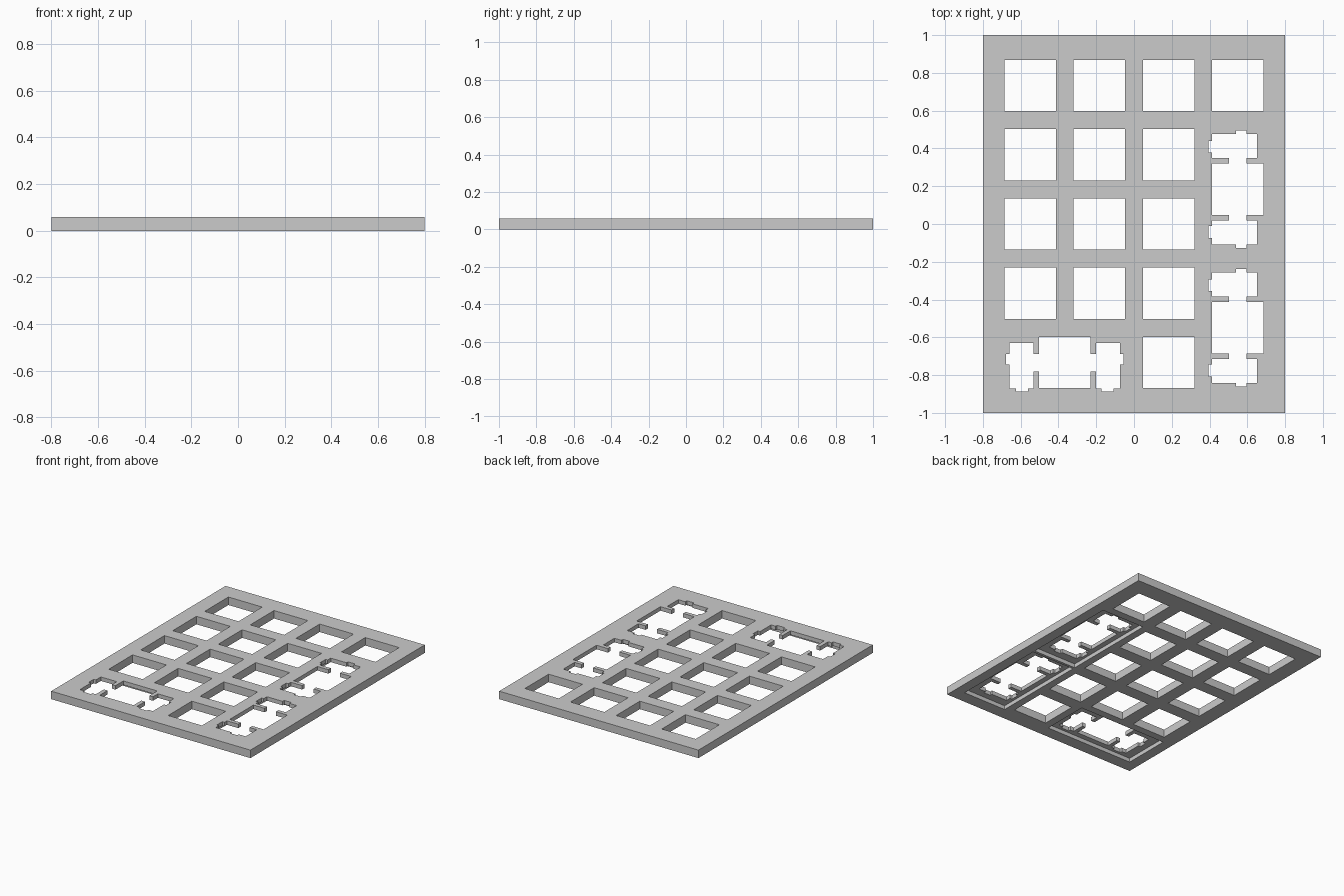
import bpy
import bmesh

if "Cube" in bpy.data.objects:
    bpy.data.objects.remove(bpy.data.objects["Cube"], do_unlink=True)

PITCH = 0.3665          # spacing between key positions
HOLE = 0.136            # half size of a switch opening
THICK = 0.058
RECESS_TOP = 0.029

grey = bpy.data.materials.new("plate_grey")
grey.use_nodes = True
grey.diffuse_color = (0.6, 0.6, 0.6, 1)
grey.node_tree.nodes["Principled BSDF"].inputs["Base Color"].default_value = (0.6, 0.6, 0.6, 1)


def rect(cx, cy, hx, hy):
    return [(cx - hx, cy - hy), (cx + hx, cy - hy), (cx + hx, cy + hy), (cx - hx, cy + hy)]


def prisms(name, outlines, z0, z1):
    """One object holding an upright prism for each outline."""
    bm = bmesh.new()
    for pts in outlines:
        face = bm.faces.new([bm.verts.new((x, y, z0)) for x, y in pts])
        top = bmesh.ops.extrude_face_region(bm, geom=[face])["geom"]
        bmesh.ops.translate(bm, vec=(0, 0, z1 - z0),
                            verts=[g for g in top if isinstance(g, bmesh.types.BMVert)])
    bmesh.ops.recalc_face_normals(bm, faces=bm.faces)
    mesh = bpy.data.meshes.new(name)
    bm.to_mesh(mesh)
    bm.free()
    mesh.materials.append(grey)
    obj = bpy.data.objects.new(name, mesh)
    bpy.context.collection.objects.link(obj)
    return obj


# Half outline of a wide-key opening: switch hole, channel and stabiliser pocket
half = [(HOLE, -HOLE), (HOLE, -.045), (.165, -.045), (.165, -.102), (.293, -.102),
        (.293, -.045), (.311, -.045), (.311, .011), (.293, .011), (.293, .138),
        (.257, .138), (.257, .155), (.194, .155), (.194, .138), (.165, .138),
        (.165, .047), (HOLE, .047), (HOLE, HOLE)]
wide = half + [(-u, v) for u, v in reversed(half)]

# Key positions as (column, row) steps from the centre
columns = [-1.5, -0.5, 0.5, 1.5]
singles = [(c, r) for r in (2, 1, 0, -1) for c in columns[:3]] + [(1.5, 2), (0.5, -2)]
tall_keys = [(1.5, 0.5), (1.5, -1.5)]
wide_key = (-1, -2)

holes = [rect(c * PITCH, r * PITCH, HOLE, HOLE) for c, r in singles]
recesses = []
for c, r in tall_keys:
    x, y = c * PITCH, r * PITCH
    holes.append([(x - v, y + u) for u, v in wide])
    recesses.append(rect(x, y, 0.175, 0.357))
x, y = wide_key[0] * PITCH, wide_key[1] * PITCH
holes.append([(x + u, y - v) for u, v in wide])
recesses.append(rect(x, y, 0.357, 0.175))

# Plate with openings right through and shallow recesses underneath
plate = prisms("key_plate", [rect(0, 0, 0.8, 1)], 0, THICK)
cutters = [prisms("recess_cutter", recesses, -0.05, RECESS_TOP),
           prisms("opening_cutter", holes, -0.1, 0.15)]
for cutter in cutters:
    cutter.hide_render = True
    mod = plate.modifiers.new(cutter.name, "BOOLEAN")
    mod.operation = "DIFFERENCE"
    mod.solver = "EXACT"
    mod.object = cutter

# Bake the cuts and drop the cutters
bpy.context.view_layer.update()
graph = bpy.context.evaluated_depsgraph_get()
baked = bpy.data.meshes.new_from_object(plate.evaluated_get(graph))
plate.modifiers.clear()
plate.data = baked
for cutter in cutters:
    bpy.data.objects.remove(cutter, do_unlink=True)
